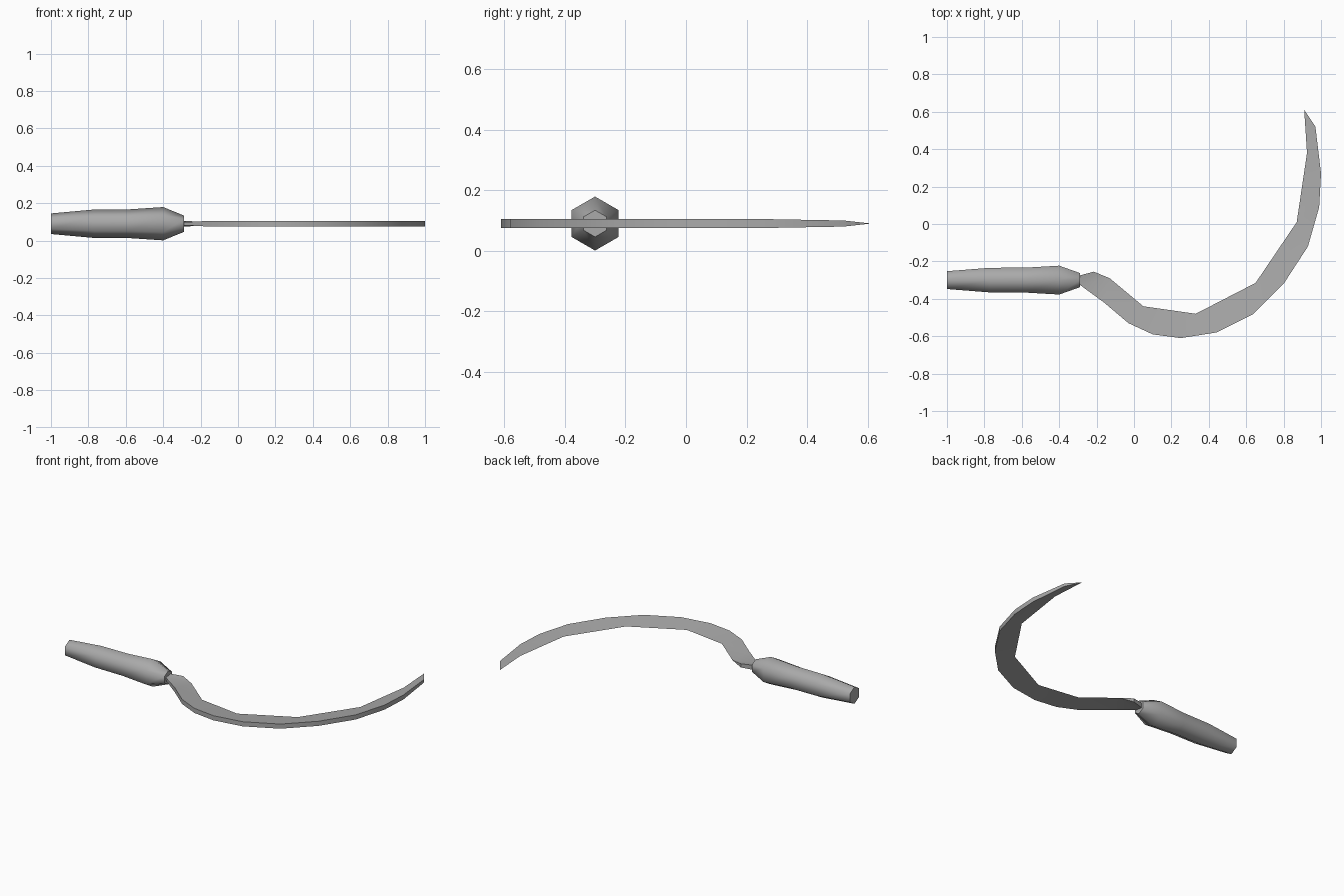
import bpy, bmesh, math
from mathutils import Vector

cube = bpy.data.objects.get("Cube")
if cube:
    bpy.data.objects.remove(cube, do_unlink=True)

grey = bpy.data.materials.new("plain grey")
grey.use_nodes = True
grey.diffuse_color = (0.4, 0.4, 0.4, 1)
bsdf = next(n for n in grey.node_tree.nodes if n.type == 'BSDF_PRINCIPLED')
bsdf.inputs["Base Color"].default_value = grey.diffuse_color

MID_Z = 0.09      # height of the centre plane
AXIS_Y = -0.3     # handle axis


def finish(bm, name):
    bmesh.ops.remove_doubles(bm, verts=bm.verts[:], dist=1e-4)
    bmesh.ops.recalc_face_normals(bm, faces=bm.faces[:])
    mesh = bpy.data.meshes.new(name)
    bm.to_mesh(mesh)
    bm.free()
    mesh.materials.append(grey)
    obj = bpy.data.objects.new(name, mesh)
    bpy.context.collection.objects.link(obj)
    return obj


# Handle: six-sided turned grip, rounded by smooth shading, with flat ends
profile = [(-1, 0.055), (-0.77, 0.076), (-0.58, 0.077), (-0.4, 0.089), (-0.29, 0.044)]
bm = bmesh.new()
rings = []
for x, r in profile:
    angles = [math.tau * k / 6 for k in range(6)]
    rings.append([bm.verts.new((x, AXIS_Y + r * math.sin(a), MID_Z + r * math.cos(a)))
                  for a in angles])
for a, b in zip(rings, rings[1:]):
    for k in range(6):
        n = (k + 1) % 6
        bm.faces.new((a[k], a[n], b[n], b[k])).smooth = True
for ring in (rings[0], rings[-1]):
    bm.faces.new(ring)
    for k in range(6):
        bm.edges.get((ring[k], ring[(k + 1) % 6])).smooth = False
finish(bm, "handle")

# Blade: thick outer spine, sharp inner edge; each point is x, y, half thickness
T = 0.015
spine = [(-0.29, -0.325, 0.008), (-0.16, -0.42, T), (-0.03, -0.53, T), (0.1, -0.59, T),
         (0.25, -0.61, T), (0.44, -0.58, T), (0.64, -0.48, T), (0.8, -0.32, T),
         (0.93, -0.12, T), (0.99, 0.09, T), (1, 0.27, 0.0145), (0.97, 0.52, 0.01),
         (0.91, 0.61, 0)]
edge = [(-0.29, -0.275, T), (-0.215, -0.255, 0.012), (-0.13, -0.29, 0), (0.05, -0.44, 0),
        (0.33, -0.48, 0), (0.65, -0.315, 0), (0.87, 0.01, 0), (0.925, 0.38, 0),
        (0.91, 0.61, 0)]
bm = bmesh.new()


def add_face(points):
    if len(set(points)) < len(points):
        points = list(dict.fromkeys(points))
    if len(points) > 2:
        bm.faces.new([bm.verts.new(p) for p in points])


def at(p, side):
    return (p[0], p[1], MID_Z + side * p[2])


def gap(a, b):
    return (Vector(a[:2]) - Vector(b[:2])).length


# Upper and lower sides: zip the two outlines together with triangles
i = j = 0
while i < len(spine) - 1 or j < len(edge) - 1:
    step_spine = j == len(edge) - 1 or (
        i < len(spine) - 1 and gap(spine[i + 1], edge[j]) <= gap(spine[i], edge[j + 1]))
    tri = [spine[i], edge[j], spine[i + 1] if step_spine else edge[j + 1]]
    for side in (1, -1):
        add_face([at(p, side) for p in tri])
    i, j = (i + 1, j) if step_spine else (i, j + 1)

# Spine wall, short inner wall by the handle, and the root end
walls = list(zip(spine, spine[1:])) + list(zip(edge, edge[1:])) + [(spine[0], edge[0])]
for a, b in walls:
    add_face([at(a, 1), at(b, 1), at(b, -1), at(a, -1)])

blade = finish(bm, "blade")
bpy.ops.object.select_all(action='DESELECT')
blade.select_set(True)
bpy.context.view_layer.objects.active = blade
bpy.ops.object.shade_smooth_by_angle(angle=math.radians(35))
